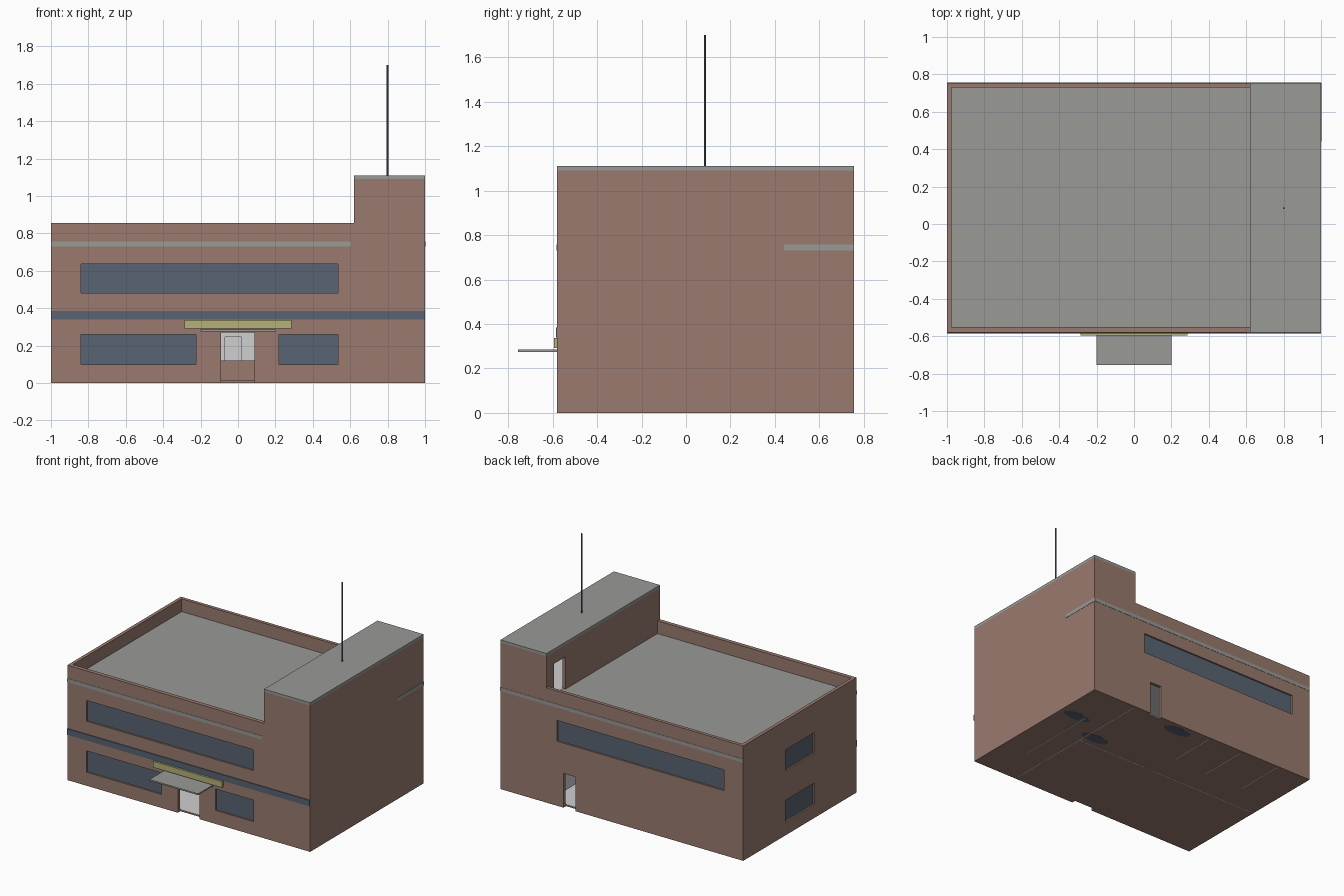
import bpy, bmesh
from mathutils import Vector

cube = bpy.data.objects.get("Cube")
if cube:
    bpy.data.objects.remove(cube, do_unlink=True)


def material(name, r, g, b):
    m = bpy.data.materials.new(name)
    m.use_nodes = True
    m.diffuse_color = (r, g, b, 1)
    m.node_tree.nodes["Principled BSDF"].inputs["Base Color"].default_value = (r, g, b, 1)
    return m


brick = material("brick brown", .32, .195, .155)
grey = material("concrete grey", .32, .32, .305)
slate = material("slate blue", .098, .127, .168)
yellow = material("sign yellow", .46, .44, .19)
light = material("interior white", .63, .63, .63)


def finish(name, bm, mats, index=0):
    bmesh.ops.recalc_face_normals(bm, faces=bm.faces)
    for f in bm.faces:
        f.material_index = index
    me = bpy.data.meshes.new(name)
    bm.to_mesh(me)
    bm.free()
    for m in mats:
        me.materials.append(m)
    ob = bpy.data.objects.new(name, me)
    bpy.context.collection.objects.link(ob)
    return ob


def box(name, x, y, z, mats, index=0):
    bm = bmesh.new()
    bmesh.ops.create_cube(bm, size=1)
    for v in bm.verts:
        v.co = Vector([a + (b - a) * (c + .5) for (a, b), c in zip((x, y, z), v.co)])
    return finish(name, bm, mats, index)


def cylinder(name, centre, radius, height, mat, sides, stretch=1):
    bm = bmesh.new()
    bmesh.ops.create_cone(bm, cap_ends=True, segments=sides, radius1=radius,
                          radius2=radius, depth=height)
    for v in bm.verts:
        v.co.x *= stretch
        v.co += Vector(centre) + Vector((0, 0, height / 2))
    return finish(name, bm, [mat])


# Main dimensions
FRONT, BACK, WALL = -.58, .755, .025
ROOF, PARAPET, TOWER, TOP = .76, .855, .62, 1.11
inner_y = (FRONT + WALL, BACK - WALL)

# Building shell: stepped outline extruded from front to back
bm = bmesh.new()
outline = [(-1, 0), (1, 0), (1, TOP - .02), (TOWER, TOP - .02), (TOWER, PARAPET), (-1, PARAPET)]
face = bm.faces.new([bm.verts.new((x, FRONT, z)) for x, z in outline])
ext = bmesh.ops.extrude_face_region(bm, geom=[face])
bmesh.ops.translate(bm, vec=(0, BACK - FRONT, 0),
                    verts=[v for v in ext["geom"] if isinstance(v, bmesh.types.BMVert)])
shell = finish("building_shell", bm, [brick, light])
cutters = []


def cut(x, y, z, index=0):
    c = box("cutter", x, y, z, [brick, light], index)
    c.hide_render = True
    mod = shell.modifiers.new("cut", "BOOLEAN")
    mod.operation, mod.solver, mod.object = "DIFFERENCE", "EXACT", c
    cutters.append(c)


# Rooms on two floors, stair tower room, and the roof well
inner_x = (-1 + WALL, 1 - WALL)
cut(inner_x, inner_y, (.012, .35), 1)
cut(inner_x, inner_y, (.385, .73), 1)
cut((TOWER + WALL, 1 - WALL), inner_y, (ROOF, 1.07), 1)
cut((-1 + WALL, TOWER), (FRONT + .03, BACK - WALL), (ROOF - .005, 1.5))

# Doors: front entrance, back door, roof door
cut((-.09, .087), (FRONT - .1, FRONT + WALL + .005), (-.1, .27))
cut((.38, .48), (BACK - WALL - .005, BACK + .1), (-.1, .255))
cut((TOWER - .01, TOWER + WALL + .005), (.53, .67), (ROOF, 1.0))

# Windows: an opening with a recessed pane
low, high, wide = (.10, .26), (.48, .635), (-.84, .535)
windows = [("front", wide, high), ("front", (-.84, -.225), low), ("front", (.22, .535), low),
           ("back", wide, high), ("side", (-.085, .26), low), ("side", (-.085, .26), high)]
for side, span, z in windows:
    edge, inward = {"front": (FRONT, 1), "back": (BACK, -1), "side": (-1, 1)}[side]
    hole = sorted((edge - inward * .05, edge + inward * .03))
    pane = sorted((edge + inward * .012, edge + inward * .02))
    if side == "side":
        cut(hole, span, z)
        box("side_window", pane, span, z, [slate])
    else:
        cut(span, hole, z)
        box(side + "_window", span, pane, z, [slate])

# Bake the cuts and drop the cutters
bpy.context.view_layer.update()
evaluated = shell.evaluated_get(bpy.context.evaluated_depsgraph_get())
baked = bpy.data.meshes.new_from_object(evaluated)
shell.modifiers.clear()
shell.data = baked
for c in cutters:
    bpy.data.objects.remove(c, do_unlink=True)

# Roofs
box("main_roof", (-1 + WALL, TOWER), (FRONT + .03, BACK - WALL), (ROOF - .006, ROOF), [grey])
box("tower_roof", (TOWER, 1), (FRONT, BACK), (TOP - .02, TOP), [grey])

# Exposed roof slab edges
slab = (.73, .757)
box("front_slab_edge", (-1, .605), (FRONT - .002, FRONT + .005), slab, [grey])
box("back_slab_edge", (-1, 1), (BACK - .005, BACK + .002), slab, [grey])
box("right_slab_edge", (1 - .005, 1.002), (.44, BACK), slab, [grey])

# Facade band, sign board and entrance canopy
box("facade_band", (-1, 1), (FRONT - .006, FRONT + .005), (.34, .385), [slate])
box("sign_board", (-.285, .285), (FRONT - .015, FRONT), (.292, .337), [yellow])
box("entrance_canopy", (-.2, .2), (-.755, FRONT), (.275, .285), [grey])

# Antenna mast
cylinder("antenna_mast", (.8, .085, TOP - .01), .005, .6, slate, 8)

# Interior partitions and the reception desk
base, ceiling, half = -.001, .35, .004
for x0, x1 in ((-.975, -.07), (.02, TOWER)):
    box("corridor_wall", (x0, x1), (.13, .138), (base, ceiling), [light])
box("corridor_lintel", (-.07, .02), (.13, .138), (.245, ceiling), [light])
for x in (-.71, -.38, -.08):
    box("room_wall", (x - half, x + half), (.34, BACK - WALL), (base, ceiling), [light])
box("stair_wall", (TOWER - half, TOWER + half), inner_y, (base, ceiling), [light])
box("stair_rail", (.78, .8), (-.25, .4), (base, .12), [grey])
box("reception_desk", (-.15, .15), (.0, .05), (.01, .12), [brick])

# Low benches
for centre in ((.85, .38), (.55, .22), (.17, .68)):
    cylinder("bench", (*centre, base), .045, .05, slate, 12, 2.6)
